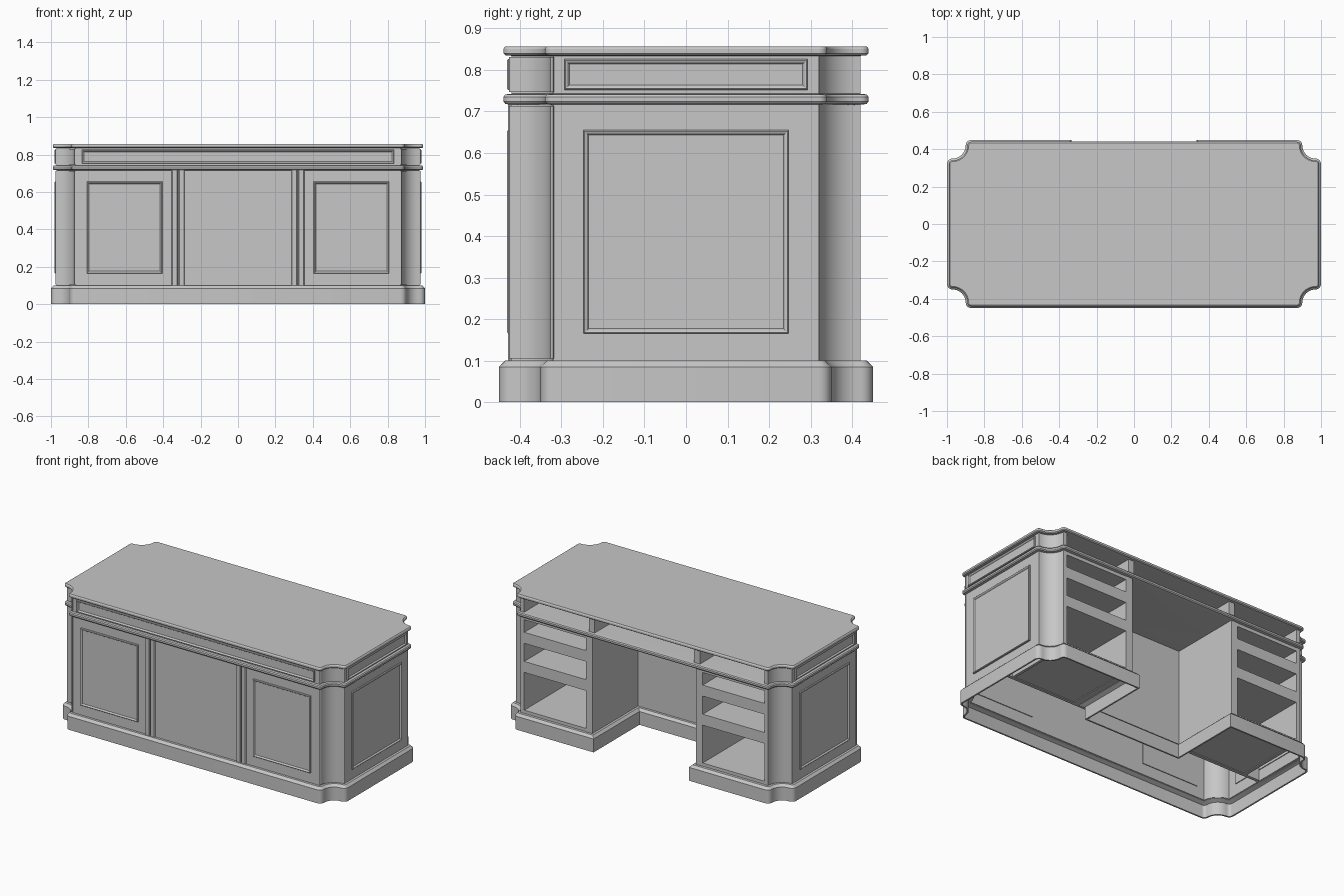
import bpy, bmesh, math

if "Cube" in bpy.data.objects:
    bpy.data.objects.remove(bpy.data.objects["Cube"], do_unlink=True)

HX, HY, R = 0.97, 0.42, 0.10      # carcass half sizes and corner scoop radius
KX, KY = 0.365, -0.04             # kneehole half width and its inner wall
STEPS, TIP = 10, 5                # segments along a scoop and round its tips

paint = bpy.data.materials.new("plain_grey")
paint.use_nodes = True
paint.diffuse_color = (0.57, 0.57, 0.57, 1)
paint.node_tree.nodes["Principled BSDF"].inputs["Base Color"].default_value = (0.57, 0.57, 0.57, 1)


def loft(name, loops, closed=False):
    """Skin closed loops of equal length; cap the ends unless closed."""
    bm = bmesh.new()
    rings = [[bm.verts.new(p) for p in loop] for loop in loops]
    n = len(rings[0])
    pairs = list(zip(rings, rings[1:]))
    if closed:
        pairs.append((rings[-1], rings[0]))
    else:
        bm.faces.new(rings[0])
        bm.faces.new(rings[-1])
    for a, b in pairs:
        for i in range(n):
            j = (i + 1) % n
            bm.faces.new((a[i], a[j], b[j], b[i]))
    bmesh.ops.remove_doubles(bm, verts=bm.verts, dist=0.00005)
    bmesh.ops.recalc_face_normals(bm, faces=bm.faces)
    mesh = bpy.data.meshes.new(name)
    bm.to_mesh(mesh)
    bm.free()
    mesh.materials.append(paint)
    ob = bpy.data.objects.new(name, mesh)
    bpy.context.collection.objects.link(ob)
    bpy.ops.object.select_all(action='DESELECT')
    bpy.context.view_layer.objects.active = ob
    ob.select_set(True)
    bpy.ops.object.shade_smooth_by_angle(angle=math.radians(20))
    return ob


def box(name, x0, x1, y0, y1, z0, z1):
    return loft(name, [[(x0, y0, z), (x1, y0, z), (x1, y1, z), (x0, y1, z)] for z in (z0, z1)])


def scoop(sx, sy, inset):
    """Concave corner with rounded tips, from the side edge to the front or back edge."""
    r = R + inset
    a0 = math.asin(max(inset, 0) / r)
    arc = []
    for k in range(STEPS + 1):
        a = a0 + (math.pi / 2 - 2 * a0) * k / STEPS
        arc.append((HX - r * math.sin(a), HY - r * math.cos(a)))
    first, last = [arc[0]] * TIP, [arc[-1]] * TIP
    if inset < 0:
        turn = [math.pi / 2 * k / TIP for k in range(TIP)]
        first = [(HX - inset * math.cos(t), HY - R - inset * math.sin(t)) for t in turn]
        last = [(HX - R - inset * math.sin(t), HY - inset * math.cos(t)) for t in turn[::-1]]
    return [(sx * x, sy * y) for x, y in first + arc + last]


def outline(inset, knee=False):
    pts = scoop(1, -1, inset)[::-1] + scoop(1, 1, inset)
    if knee:
        k, back, deep = KX + inset, HY - inset, KY - inset
        pts += [(k, back), (k, deep), (-k, deep), (-k, back)]
    return pts + scoop(-1, 1, inset)[::-1] + scoop(-1, -1, inset)


def level(pts, z):
    return [(x, y, z) for x, y in pts]


def wall(name, outer, inner, z0, z1):
    """Upright strip between two matching open paths."""
    return loft(name, [[(*o, z0), (*o, z1), (*i, z1), (*i, z0)] for o, i in zip(outer, inner)])


# Plinth: thin skirt, open underneath, wrapping round the kneehole
loft("plinth", [level(outline(i, True), z) for i, z in
                ((-0.03, 0), (-0.03, 0.085), (-0.015, 0.10), (0.006, 0.10),
                 (0.006, 0.092), (-0.02, 0.08), (-0.02, 0))], closed=True)


# Carcass shell, open at the back
def shell_path(inset):
    back = HY - inset
    return ([(0.85, back)] + scoop(1, 1, inset)[::-1] + scoop(1, -1, inset)
            + scoop(-1, -1, inset)[::-1] + scoop(-1, 1, inset) + [(-0.85, back)])


wall("carcass_shell", shell_path(0), shell_path(0.01), 0.095, 0.836)

# Waist moulding and top
loft("waist_moulding", [level(outline(i), z) for i, z in
                        ((0.002, 0.716), (-0.015, 0.718), (-0.02, 0.724),
                         (-0.02, 0.735), (-0.015, 0.741), (0.002, 0.743))])
loft("desk_top", [level(outline(i), z) for i, z in
                  ((0.002, 0.834), (-0.014, 0.835), (-0.02, 0.84),
                   (-0.02, 0.85), (-0.018, 0.854), (-0.014, 0.857))])

# Inner partition behind kneehole and compartments
box("inner_partition", -0.955, 0.955, KY - 0.02, KY, 0.095, 0.835)

for s, side in ((1, "left"), (-1, "right")):
    def part(name, x0, x1, *rest):
        a, b = sorted((s * x0, s * x1))
        return box(side + "_" + name, a, b, *rest)

    # Pedestal walls, shelves and upper divider
    part("kneehole_wall", KX, 0.41, KY, HY, 0.095, 0.72)
    part("pedestal_liner", 0.845, 0.862, KY, 0.418, 0.095, 0.835)
    for name, z0, z1 in (("pedestal_floor", 0.1, 0.12), ("lower_shelf", 0.36, 0.43),
                         ("upper_shelf", 0.545, 0.615), ("pedestal_header", 0.695, 0.718)):
        part(name, 0.41, 0.85, KY, 0.418, z0, z1)
    part("frieze_divider", 0.35, 0.39, KY, 0.418, 0.742, 0.835)

    # Paired chamfered pilaster strips beside the centre panel
    for name, x0, x1 in (("inner_pilaster", 0.285, 0.318), ("outer_pilaster", 0.322, 0.355)):
        loft(side + "_" + name,
             [[(s * (x0 + i), y, z), (s * (x1 - i), y, z), (s * (x1 - i), y, z2), (s * (x0 + i), y, z2)]
              for i, y, z, z2 in ((0, -HY + 0.005, 0.095, 0.718), (0, -HY - 0.004, 0.095, 0.718),
                                  (0.004, -HY - 0.009, 0.095, 0.718))])

    # Thin facings on the front corner scoops
    for name, z0, z1 in (("corner_facing", 0.105, 0.713), ("frieze_corner_facing", 0.747, 0.831)):
        wall(side + "_" + name, scoop(s, -1, -0.006), scoop(s, -1, 0.003), z0, z1)


def panel(name, place, u0, u1, z0, z1):
    """Raised frame with a sunken field, set through the carcass wall."""
    def ring(i, d):
        return [place(u, z, d) for u, z in ((u0 + i, z0 + i), (u1 - i, z0 + i),
                                            (u1 - i, z1 - i), (u0 + i, z1 - i))]
    return loft(name, [ring(0, -0.015), ring(0, 0.008), ring(0.003, 0.011),
                       ring(0.008, 0.009), ring(0.012, 0.003)])


def on_front(u, z, d):
    return (u, -HY - d, z)


# Panels on the front and both sides
panel("front_frieze_panel", on_front, -0.835, 0.835, 0.752, 0.826)
for s, side in ((1, "left"), (-1, "right")):
    def on_side(u, z, d):
        return (s * (HX + d), u, z)
    a, b = sorted((s * 0.405, s * 0.808))
    panel(side + "_front_panel", on_front, a, b, 0.165, 0.655)
    panel(side + "_side_panel", on_side, -0.247, 0.247, 0.165, 0.655)
    panel(side + "_side_frieze_panel", on_side, -0.293, 0.293, 0.752, 0.826)
